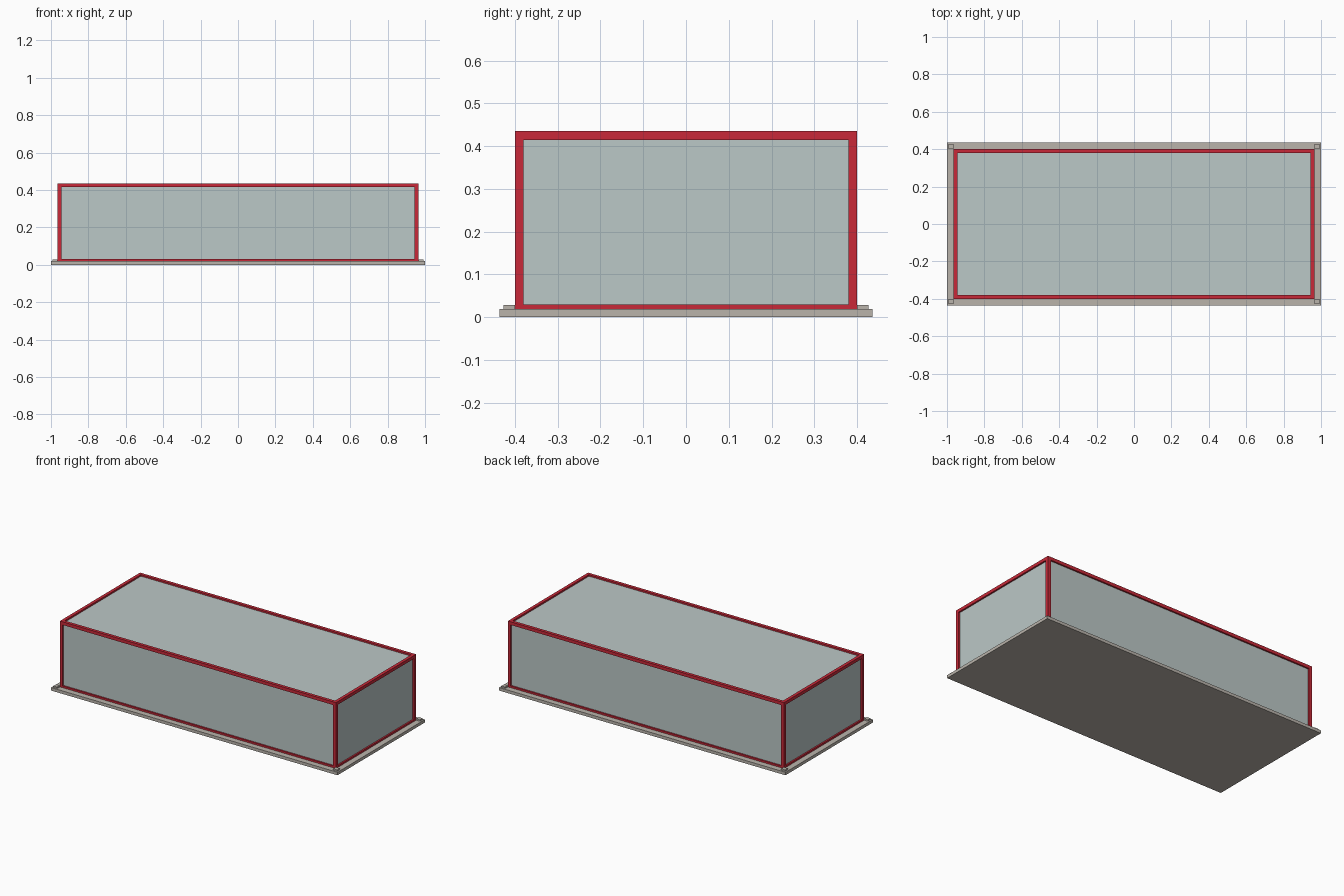
import bpy
import bmesh
from mathutils import Matrix, Vector

cube = bpy.data.objects.get("Cube")
if cube:
    bpy.data.objects.remove(cube, do_unlink=True)


def make_material(name, rgb):
    mat = bpy.data.materials.new(name)
    mat.use_nodes = True
    color = (*rgb, 1)
    mat.diffuse_color = color
    mat.node_tree.nodes["Principled BSDF"].inputs["Base Color"].default_value = color
    return mat


red = make_material("red_frame", (0.58, 0.022, 0.04))
glass = make_material("pale_glass", (0.5, 0.58, 0.57))
stone = make_material("warm_grey", (0.49, 0.455, 0.41))


def make_boxes(name, mat, boxes):
    """Build one object from (low corner, high corner) boxes."""
    bm = bmesh.new()
    for low, high in boxes:
        low, high = Vector(low), Vector(high)
        matrix = Matrix.Translation((low + high) / 2) @ Matrix.Diagonal((*(high - low), 1))
        bmesh.ops.create_cube(bm, size=1, matrix=matrix)
    mesh = bpy.data.meshes.new(name)
    bm.to_mesh(mesh)
    bm.free()
    mesh.materials.append(mat)
    obj = bpy.data.objects.new(name, mesh)
    bpy.context.collection.objects.link(obj)
    return obj


X, Y = 0.964, 0.4          # frame half sizes
BOTTOM, TOP = 0.01, 0.435  # frame heights
BAR = 0.02
BASE = 0.019
signs = (-1, 1)


def span(sign, outer, width):
    """Low and high limits of a strip ending at the outer face."""
    return sorted((sign * outer, sign * (outer - width)))


# Base slab
make_boxes("base_slab", stone, [((-1, -0.436, 0), (1, 0.436, BASE))])

# Small raised pads on the slab corners
pads = []
for sx in signs:
    for sy in signs:
        x, y = span(sx, 0.991, 0.027), span(sy, 0.427, 0.027)
        pads.append(((x[0], y[0], BASE), (x[1], y[1], 0.028)))
make_boxes("corner_pads", stone, pads)

# Corner posts
posts = []
for sx in signs:
    for sy in signs:
        x, y = span(sx, X, BAR), span(sy, Y, BAR)
        posts.append(((x[0], y[0], BOTTOM), (x[1], y[1], TOP)))
make_boxes("corner_posts", red, posts)

# Top and bottom rails between the posts
for label, z in (("bottom", BOTTOM), ("top", TOP - BAR)):
    rails = []
    for s in signs:
        y = span(s, Y, BAR)
        rails.append(((BAR - X, y[0], z), (X - BAR, y[1], z + BAR)))
        x = span(s, X, BAR)
        rails.append(((x[0], BAR - Y, z), (x[1], Y - BAR, z + BAR)))
    make_boxes(label + "_rails", red, rails)

# Glazed body, set back from the frame on every side
INSET = 0.01
make_boxes("glass_panels", glass,
           [((INSET - X, INSET - Y, BASE), (X - INSET, Y - INSET, TOP - INSET))])
